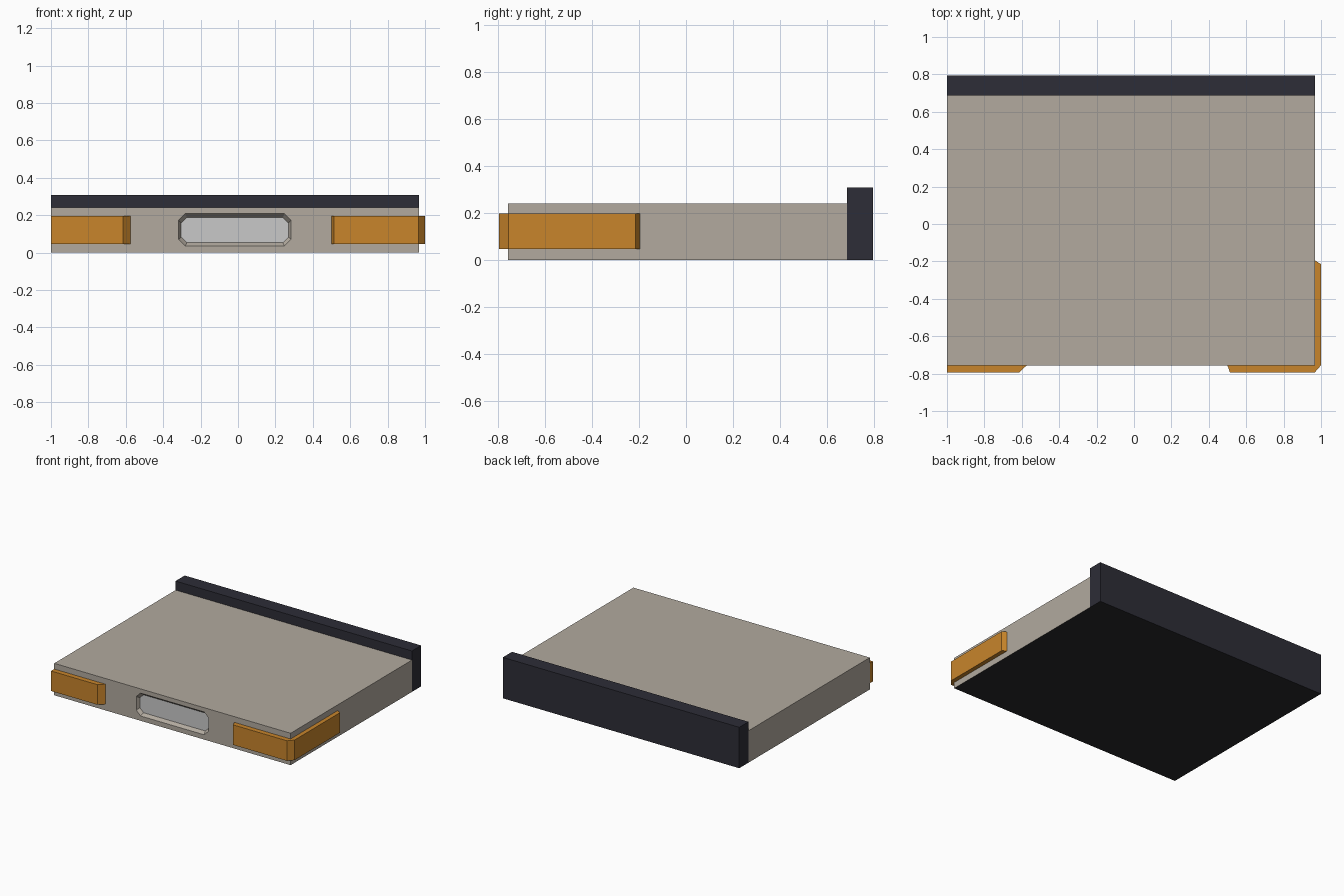
import bpy, bmesh

if "Cube" in bpy.data.objects:
    bpy.data.objects.remove(bpy.data.objects["Cube"])


def material(name, r, g, b):
    lin = [((c / 255 + 0.055) / 1.055) ** 2.4 for c in (r, g, b)]
    m = bpy.data.materials.new(name)
    m.diffuse_color = (*lin, 1)
    m.use_nodes = True
    m.node_tree.nodes["Principled BSDF"].inputs["Base Color"].default_value = m.diffuse_color
    return m


STONE = material("warm grey", 178, 170, 159)
DARK = material("dark slate", 45, 45, 55)
BLACK = material("underside black", 40, 40, 42)
ORANGE = material("amber", 200, 133, 43)
PANEL = material("pale panel", 201, 201, 201)


def finish(name, bm, mats, rule=None):
    bmesh.ops.recalc_face_normals(bm, faces=bm.faces[:])
    if rule:
        for f in bm.faces:
            f.material_index = rule(f)
    me = bpy.data.meshes.new(name)
    bm.to_mesh(me)
    bm.free()
    for m in mats:
        me.materials.append(m)
    ob = bpy.data.objects.new(name, me)
    bpy.context.collection.objects.link(ob)
    return ob


def prism(name, outline, z0, z1, mats, rule=None):
    bm = bmesh.new()
    low = [bm.verts.new((x, y, z0)) for x, y in outline]
    top = [bm.verts.new((x, y, z1)) for x, y in outline]
    bm.faces.new(low)
    bm.faces.new(top)
    n = len(outline)
    for i in range(n):
        j = (i + 1) % n
        bm.faces.new((low[i], low[j], top[j], top[i]))
    return finish(name, bm, mats, rule)


def underside(f):
    return 1 if f.calc_center_median().z < 0.001 else 0


L, R, FRONT, SEAM, BACK = -1.0, 0.968, -0.757, 0.686, 0.795

# slab with an eight-sided recess in the front
def octagon(x0, x1, z0, z1, c):
    return [(x0, z0 + c), (x0 + c, z0), (x1 - c, z0), (x1, z0 + c),
            (x1, z1 - c), (x1 - c, z1), (x0 + c, z1), (x0, z1 - c)]


bm = bmesh.new()
rect = [(L, 0), (R, 0), (R, 0.24), (L, 0.24)]
front = [bm.verts.new((x, FRONT, z)) for x, z in rect]
back = [bm.verts.new((x, SEAM, z)) for x, z in rect]
rim = [bm.verts.new((x, FRONT, z))
       for x, z in octagon(-0.317, 0.283, 0.036, 0.208, 0.035)]
floor = [bm.verts.new((x, FRONT + 0.025, z))
         for x, z in octagon(-0.304, 0.270, 0.053, 0.188, 0.03)]
for k in range(4):
    n = (k + 1) % 4
    bm.faces.new((front[k], rim[2 * k + 1], rim[2 * k]))
    bm.faces.new((front[k], front[n], rim[(2 * k + 2) % 8], rim[2 * k + 1]))
    bm.faces.new((front[k], back[k], back[n], front[n]))
for k in range(8):
    n = (k + 1) % 8
    bm.faces.new((rim[k], rim[n], floor[n], floor[k]))
bm.faces.new(back)
panel = bm.faces.new(floor)
finish("slab", bm, [STONE, BLACK, PANEL],
       lambda f: 2 if f == panel else underside(f))

# raised bar along the back
prism("back_bar", [(L, SEAM), (R, SEAM), (R, BACK), (L, BACK)], 0, 0.308,
      [DARK, BLACK], underside)

# front bumpers, the right one wrapping round the corner
prism("left_bumper", [(L, FRONT), (L, -0.795), (-0.615, -0.795),
                      (-0.575, FRONT)], 0.046, 0.197, [ORANGE])
prism("right_bumper", [(0.5, FRONT), (0.513, -0.795), (0.965, -0.795),
                       (1.0, -0.755), (1.0, -0.215), (R, -0.195),
                       (R, FRONT)], 0.046, 0.197, [ORANGE])
